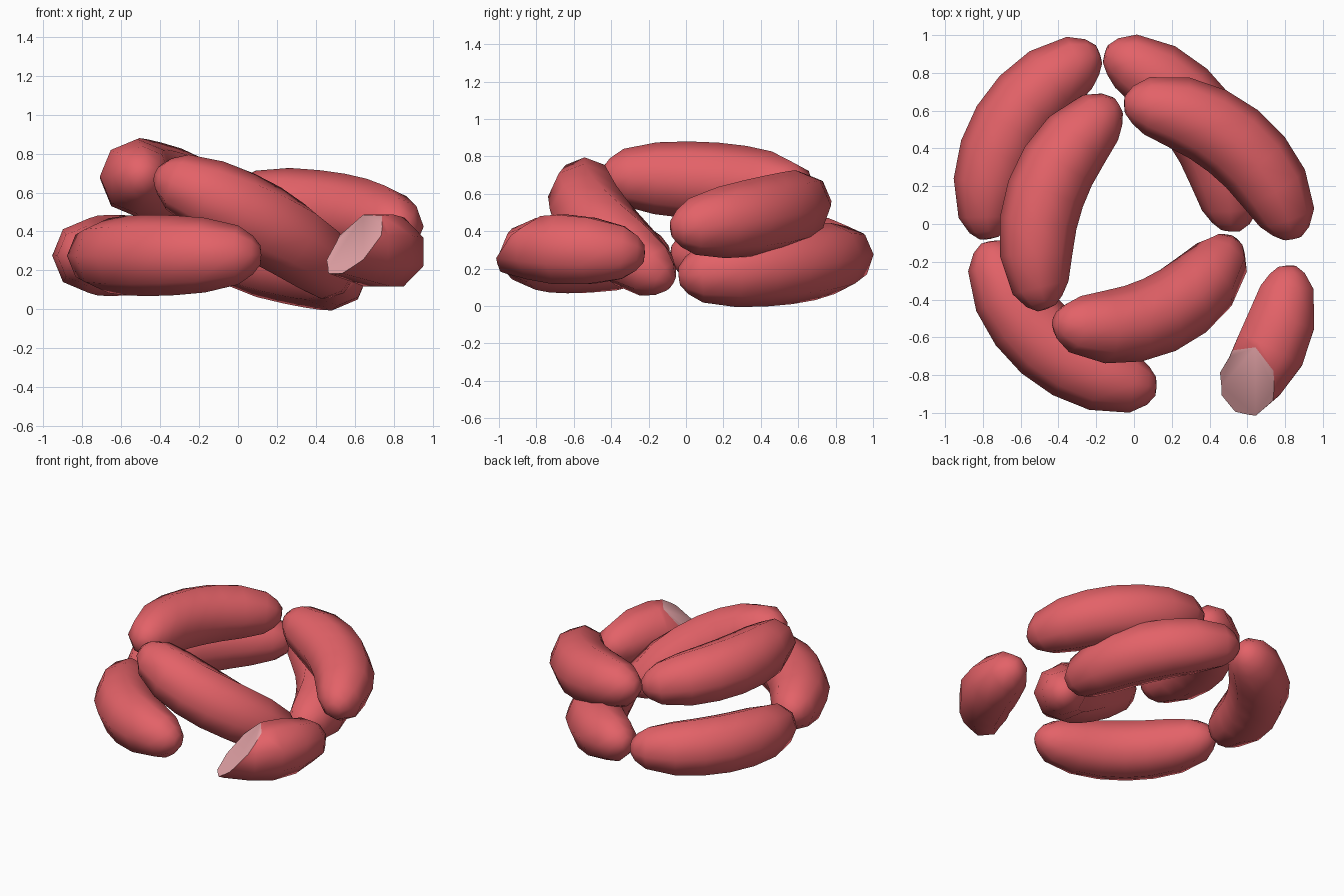
import bpy, bmesh, math
from mathutils import Vector

if "Cube" in bpy.data.objects:
    bpy.data.objects.remove(bpy.data.objects["Cube"])


def material(name, rgb):
    m = bpy.data.materials.new(name)
    m.diffuse_color = (*rgb, 1)
    m.use_nodes = True
    m.node_tree.nodes["Principled BSDF"].inputs["Base Color"].default_value = m.diffuse_color
    return m


RED = material("sausage_red", (0.77, 0.122, 0.138))
PINK = material("cut_pink", (0.82, 0.39, 0.41))

SIDES = 8
# distance along the sausage (fraction of length) and radius, first half
HALF = [(0.004, 0.05), (0.035, 0.10), (0.095, 0.152), (0.235, 0.192), (0.37, 0.205)]
PROFILE = HALF + [(0.5, 0.209)] + [(1 - t, r) for t, r in reversed(HALF)]


def arc(a, b, zmid, bulge=0.21):
    """Arc from a to b bowing away from the coil centre."""
    a, b = Vector(a), Vector(b)
    mid = (a + b) / 2
    d = (b - a).to_2d()
    h = d.length / 2
    d.normalize()
    n = Vector((d.y, -d.x))
    if n.dot(mid.to_2d()) < 0:
        n = -n
    R = (h * h + bulge * bulge) / (2 * bulge)
    half = math.asin(h / R)
    c = mid.to_2d() - n * (R - bulge)

    def at(t):
        th = (2 * t - 1) * half
        p = c + d * (R * math.sin(th)) + n * (R * math.cos(th))
        z = a.z * (1 - t) * (1 - 2 * t) + 4 * zmid * t * (1 - t) + b.z * t * (2 * t - 1)
        return Vector((p.x, p.y, z))
    return at


def sausage(name, a, b, zmid, cut=None, taper=0.0, phase=0.0):
    at = arc(a, b, zmid)
    bm = bmesh.new()
    rings = []
    for t, r in PROFILE:
        p = at(t)
        r *= 1 - taper * max(0, t - 0.35)
        tan = (at(t + 0.01) - at(t - 0.01)).normalized()
        side = tan.cross(Vector((0, 0, 1))).normalized()
        up = side.cross(tan)
        rings.append([bm.verts.new(p + r * (side * math.cos(k) + up * math.sin(k)))
                      for k in (2 * math.pi * (i + phase) / SIDES for i in range(SIDES))])
    for r0, r1 in zip(rings, rings[1:]):
        for i in range(SIDES):
            j = (i + 1) % SIDES
            bm.faces.new((r0[i], r0[j], r1[j], r1[i]))
    # pointed knots at both ends
    for ring, t in ((rings[0], 0), (rings[-1], 1)):
        tip = bm.verts.new(at(t))
        for i in range(SIDES):
            bm.faces.new((ring[i], ring[(i + 1) % SIDES], tip))
    # slanted slice with a pale cut face
    if cut:
        res = bmesh.ops.bisect_plane(bm, geom=bm.verts[:] + bm.edges[:] + bm.faces[:],
                                     plane_co=cut[0], plane_no=cut[1], clear_outer=True)
        edges = [e for e in res["geom_cut"] if isinstance(e, bmesh.types.BMEdge)]
        for f in bmesh.ops.contextual_create(bm, geom=edges)["faces"]:
            f.material_index = 1
    bmesh.ops.recalc_face_normals(bm, faces=bm.faces[:])
    me = bpy.data.meshes.new(name)
    bm.to_mesh(me)
    bm.free()
    me.materials.append(RED)
    if cut:
        me.materials.append(PINK)
    ob = bpy.data.objects.new(name, me)
    bpy.context.collection.objects.link(ob)
    bpy.ops.object.select_all(action='DESELECT')
    ob.select_set(True)
    bpy.context.view_layer.objects.active = ob
    bpy.ops.object.shade_smooth_by_angle(angle=math.radians(50))


# lower turn of the coil
sausage("front_left_sausage", (-0.76, -0.09, 0.275), (0.12, -0.86, 0.28), 0.277)
sausage("back_left_sausage", (-0.765, -0.08, 0.275), (-0.18, 0.90, 0.28), 0.277)
sausage("back_right_sausage", (-0.155, 0.90, 0.29), (0.51, -0.04, 0.16), 0.218)
# inner link climbing to the upper turn
sausage("front_inner_sausage", (0.51, -0.08, 0.12), (-0.415, -0.50, 0.70), 0.44)
# upper turn
sausage("left_upper_sausage", (-0.46, -0.45, 0.69), (-0.08, 0.63, 0.60), 0.665)
sausage("right_upper_sausage", (-0.05, 0.63, 0.58), (0.84, -0.08, 0.41), 0.49)
# sliced end piece
sausage("cut_sausage", (0.81, -0.22, 0.28), (0.13, -1.14, 0.34), 0.31,
        cut=((0.62, -0.83, 0.355), (-0.55, -0.445, 0.70)), taper=0.9, phase=0.5)
